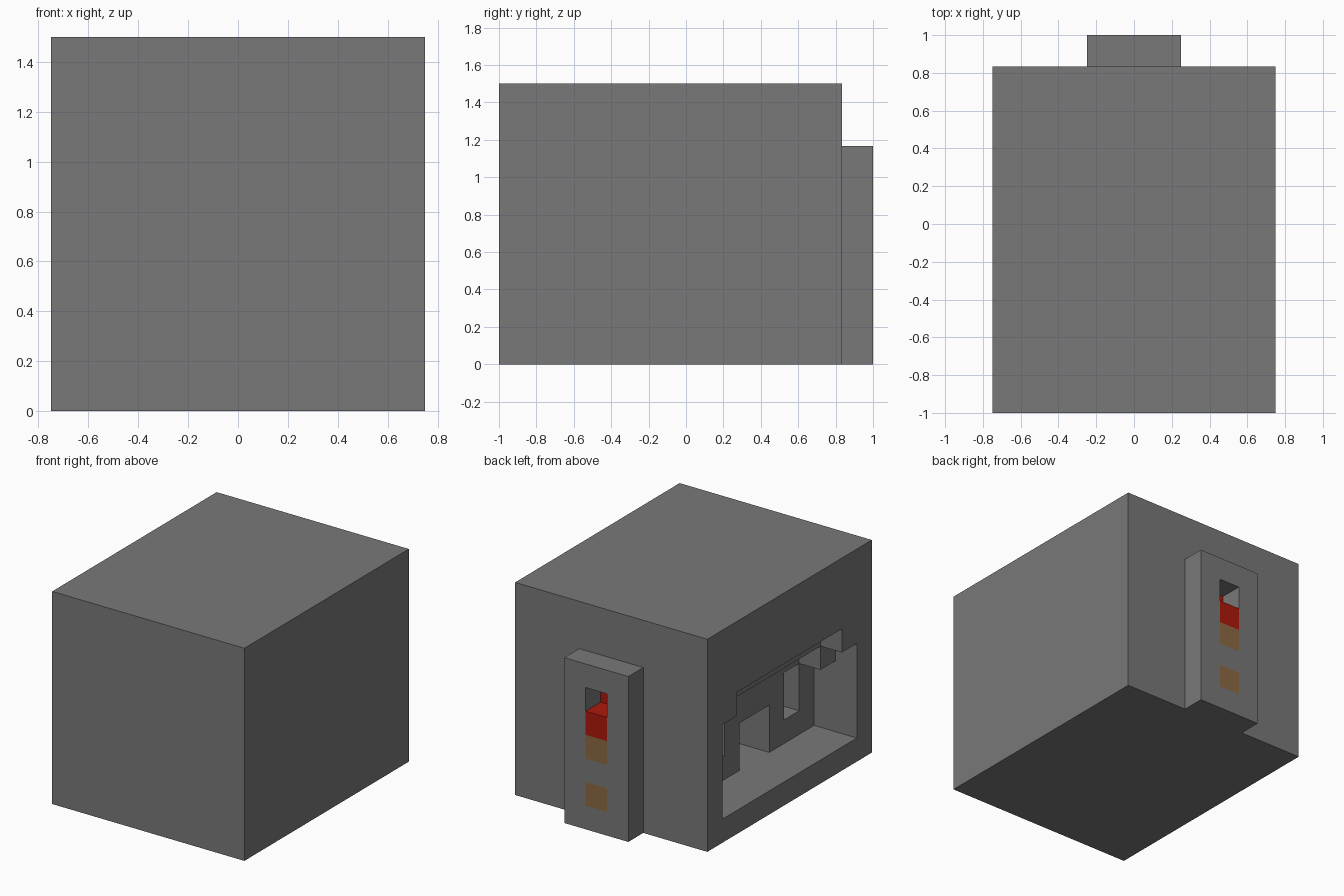
import bpy

cube = bpy.data.objects.get("Cube")
if cube:
    bpy.data.objects.remove(cube, do_unlink=True)

V = 1 / 6        # size of one block
BACK = 5 * V     # y of the main back wall
SIDE = 4.5 * V   # half the width


def material(name, rgb):
    mat = bpy.data.materials.new(name)
    mat.use_nodes = True
    mat.diffuse_color = (*rgb, 1)
    mat.node_tree.nodes["Principled BSDF"].inputs["Base Color"].default_value = (*rgb, 1)
    return mat


stone = material("stone_grey", (0.19, 0.19, 0.19))
red = material("signal_red", (0.42, 0.01, 0.003))
brown = material("wood_brown", (0.26, 0.145, 0.058))


def box(name, low, high, mat):
    """Box between two corners."""
    bpy.ops.mesh.primitive_cube_add(size=1)
    obj = bpy.context.object
    obj.name = name
    for v in obj.data.vertices:
        v.co = [h if c > 0 else l for c, l, h in zip(v.co, low, high)]
    obj.data.materials.append(mat)
    return obj


def cut(target, low, high):
    """Carve a box out of the target."""
    cutter = box("cutter", low, high, stone)
    mod = target.modifiers.new("cut", "BOOLEAN")
    mod.operation = "DIFFERENCE"
    mod.solver = "EXACT"
    mod.object = cutter
    bpy.context.view_layer.objects.active = target
    bpy.ops.object.modifier_apply(modifier=mod.name)
    bpy.data.objects.remove(cutter, do_unlink=True)


def cut_side(target, u0, u1, h0, h1, depth):
    """Carve from the right wall: u runs from back to front, all in blocks."""
    cut(target, (-SIDE - V, BACK - u1 * V, h0 * V),
        (-SIDE + depth * V, BACK - u0 * V, h1 * V))


# Main housing with a stepped alcove in the right wall
housing = box("housing", (-SIDE, -1, 0), (SIDE, BACK, 9 * V), stone)
for depth, top in ((1, 5), (2, 4)):
    cut_side(housing, 1, 10, 1, top, depth)
    cut_side(housing, 2, 9, 1, top + 1, depth)

# Doorway and two windows in the alcove's rear wall
cut_side(housing, 5, 7, 1, 3, 4)
for u in (3, 8):
    cut_side(housing, u, u + 1, 2, 4, 3)

# Pillar on the back wall, with slots for the coloured blocks and a niche
HALF = V / 2
pillar = box("back_pillar", (-3 * HALF, BACK, 0), (3 * HALF, 1, 7 * V), stone)
for low, high in ((1, 2), (3, 6)):
    cut(pillar, (-HALF, BACK - V, low * V), (HALF, 1 + V, high * V))
cut(housing, (-HALF, BACK - V, 5 * V), (HALF, BACK + V, 6 * V))

# Coloured blocks set flush into the pillar
for name, level, mat in (("lower_wood_block", 1, brown),
                         ("upper_wood_block", 3, brown),
                         ("red_block", 4, red)):
    box(name, (-HALF, BACK, level * V), (HALF, 1, (level + 1) * V), mat)

# Red block at the back of the niche
box("niche_red_block", (-HALF, BACK - V, 5 * V), (HALF, BACK, 6 * V), red)
